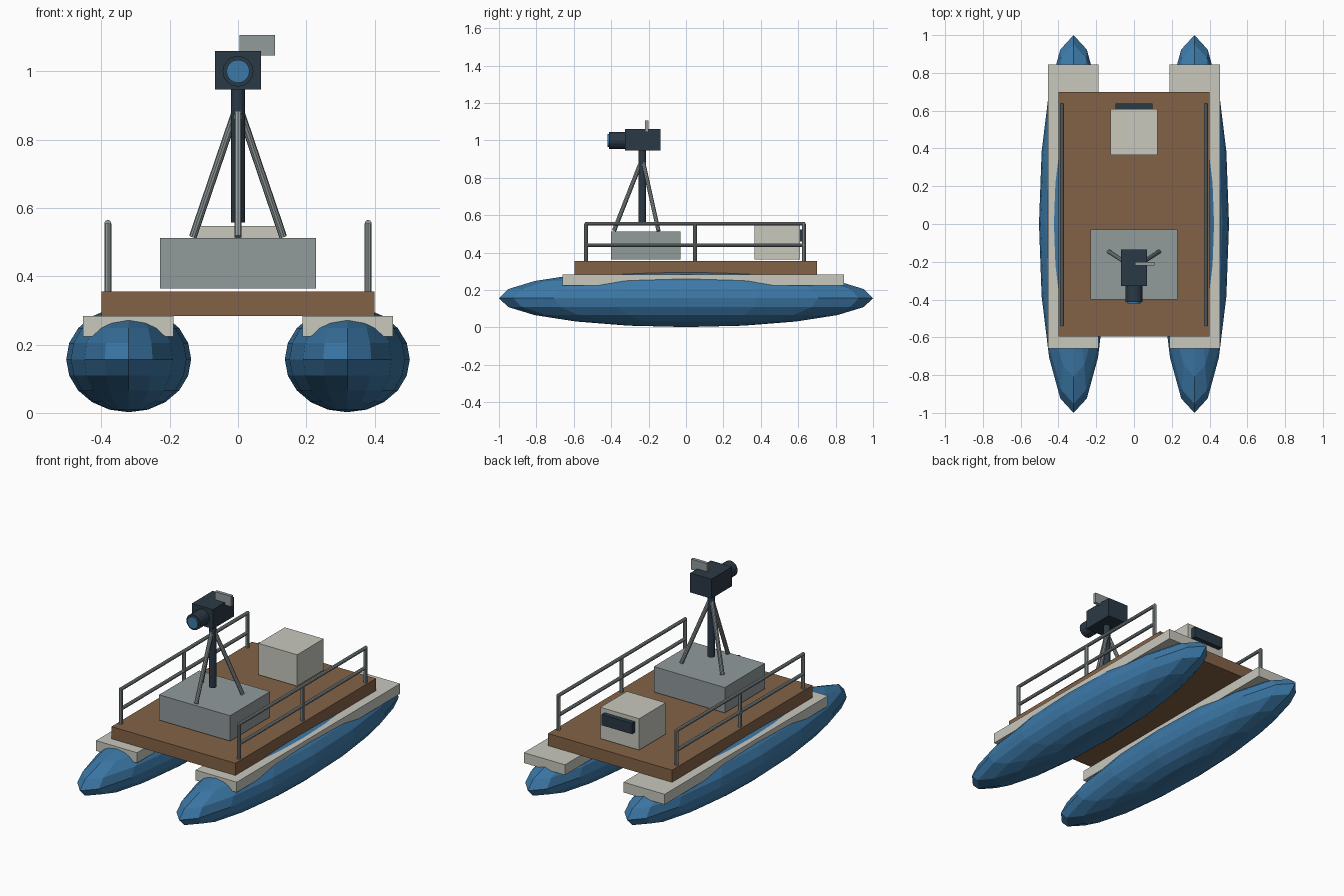
import bpy
from mathutils import Vector

cube = bpy.data.objects.get("Cube")
if cube:
    bpy.data.objects.remove(cube, do_unlink=True)


def material(name, rgb):
    mat = bpy.data.materials.new(name)
    mat.use_nodes = True
    mat.diffuse_color = (*rgb, 1)
    bsdf = next(n for n in mat.node_tree.nodes if n.type == "BSDF_PRINCIPLED")
    bsdf.inputs["Base Color"].default_value = (*rgb, 1)
    return mat


BLUE = material("hull blue", (0.045, 0.19, 0.39))
CREAM = material("cream paint", (0.58, 0.58, 0.515))
WOOD = material("deck brown", (0.23, 0.124, 0.062))
GREY = material("metal grey", (0.285, 0.325, 0.33))
DARK = material("dark slate", (0.024, 0.041, 0.06))


def finish(name, mat):
    obj = bpy.context.object
    obj.name = obj.data.name = name
    obj.data.materials.append(mat)
    return obj


def box(name, mat, x, y, z):
    """Box spanning the given (low, high) ranges."""
    spans = (x, y, z)
    bpy.ops.mesh.primitive_cube_add(size=1, location=[(a + b) / 2 for a, b in spans])
    obj = finish(name, mat)
    obj.scale = [b - a for a, b in spans]
    return obj


def rod(name, mat, start, end, radius, sides=10):
    """Cylinder running from start to end."""
    a, b = Vector(start), Vector(end)
    bpy.ops.mesh.primitive_cylinder_add(vertices=sides, radius=radius,
                                        depth=(b - a).length, location=(a + b) / 2)
    obj = finish(name, mat)
    obj.rotation_euler = (b - a).to_track_quat("Z", "Y").to_euler()
    return obj


# Hulls, mounting planks and railings on both sides
for side, s in (("left", 1), ("right", -1)):
    bpy.ops.mesh.primitive_uv_sphere_add(segments=16, ring_count=10, radius=1,
                                         location=(s * 0.32, 0, 0.157))
    finish(side + "_hull", BLUE).scale = (0.183, 1, 0.155)
    box(side + "_plank", CREAM, sorted((s * 0.189, s * 0.454)), (-0.66, 0.845), (0.224, 0.284))

    x = s * 0.381
    for place, y in (("front", -0.535), ("middle", 0.048), ("back", 0.63)):
        rod(f"{side}_{place}_rail_post", GREY, (x, y, 0.35), (x, y, 0.555), 0.011)
    for level, z in (("upper", 0.555), ("lower", 0.44)):
        rod(f"{side}_{level}_rail", GREY, (x, -0.54, z), (x, 0.637, z), 0.01)

# Deck and equipment boxes
box("deck", WOOD, (-0.4, 0.4), (-0.595, 0.7), (0.283, 0.355))
box("equipment_case", GREY, (-0.229, 0.229), (-0.4, -0.03), (0.364, 0.512))
box("control_box", CREAM, (-0.125, 0.125), (0.366, 0.61), (0.364, 0.547))
box("control_panel", DARK, (-0.098, 0.098), (0.605, 0.638), (0.46, 0.523))

# Mast with three bracing legs
MAST_Y = -0.233
rod("mast", DARK, (0, MAST_Y, 0.557), (0, MAST_Y, 0.96), 0.02, 12)
for name, foot in (("front", (0, -0.385)), ("back_left", (0.132, -0.147)),
                   ("back_right", (-0.132, -0.147))):
    rod(name + "_leg", GREY, (*foot, 0.516), (0, MAST_Y, 0.903), 0.0115)

# Camera head
box("camera_body", DARK, (-0.068, 0.068), (-0.327, -0.136), (0.947, 1.06))
rod("lens_barrel", DARK, (0, -0.32, 1), (0, -0.412, 1), 0.045, 16)
rod("lens_glass", BLUE, (0, -0.41, 1), (0, -0.42, 1), 0.034, 16)
box("side_screen", GREY, (0.004, 0.108), (-0.219, -0.2), (1.046, 1.107))
